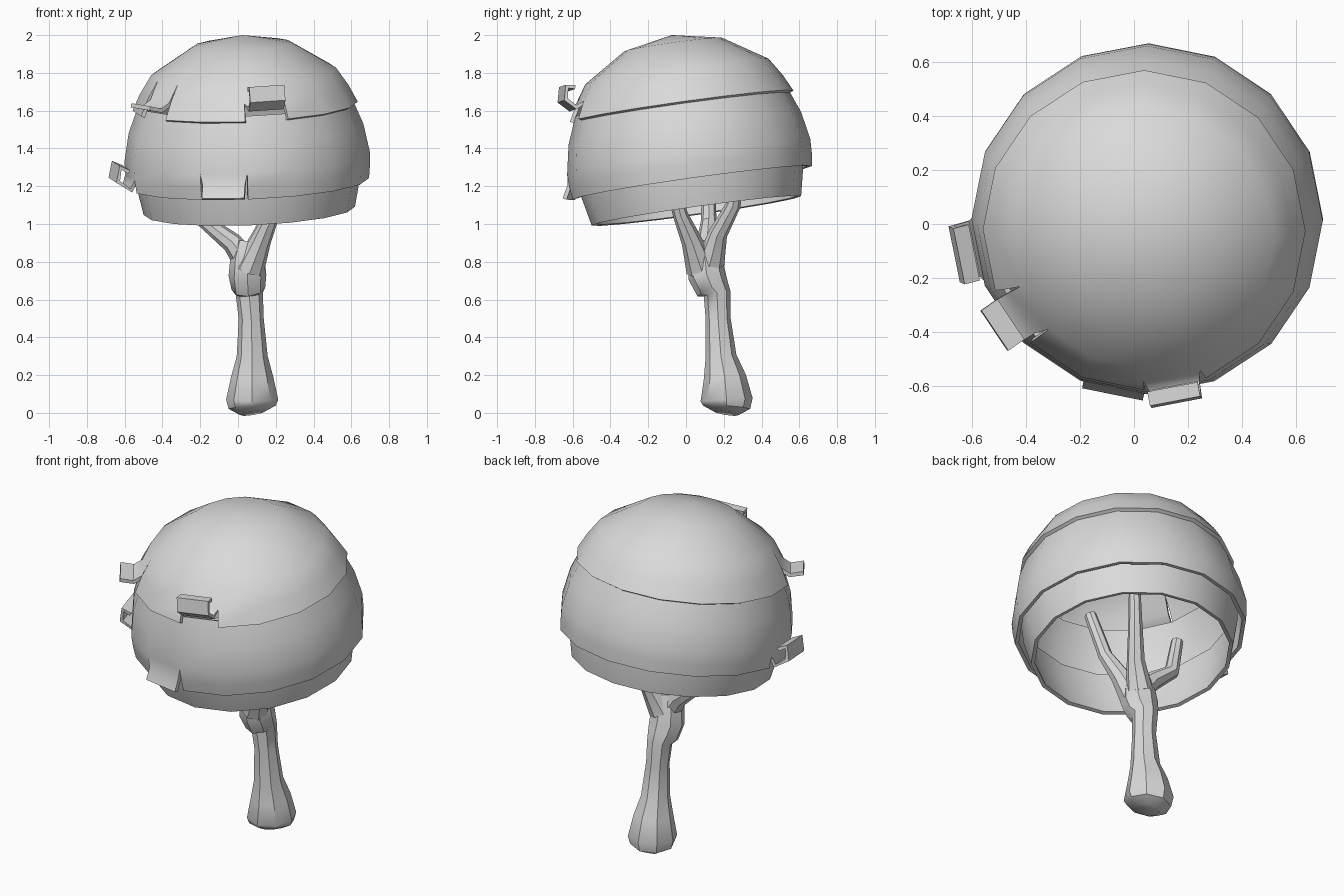
import bpy, bmesh, math
from mathutils import Vector

if "Cube" in bpy.data.objects:
    bpy.data.objects.remove(bpy.data.objects["Cube"])

grey = bpy.data.materials.new("plain grey")
grey.diffuse_color = (0.7, 0.7, 0.7, 1)
grey.use_nodes = True
grey.node_tree.nodes["Principled BSDF"].inputs["Base Color"].default_value = grey.diffuse_color

# Tilted canopy frame: every shell is a ring stack around this axis
ORIGIN = Vector((0.06, 0.055, 1.07))
AXIS = Vector((-0.04, -0.14, 1)).normalized()
RIGHT = (Vector((1, 0, 0)) - AXIS * AXIS.x).normalized()
BACK = AXIS.cross(RIGHT)
SIDES = 16


def local(ang, r, h):
    return ORIGIN + RIGHT * (r * math.cos(ang)) + BACK * (r * math.sin(ang)) + AXIS * h


def finish(name, bm, thickness=0):
    me = bpy.data.meshes.new(name)
    bm.to_mesh(me)
    bm.free()
    ob = bpy.data.objects.new(name, me)
    bpy.context.collection.objects.link(ob)
    me.materials.append(grey)
    bpy.ops.object.select_all(action='DESELECT')
    ob.select_set(True)
    bpy.context.view_layer.objects.active = ob
    if thickness:
        mod = ob.modifiers.new("thickness", 'SOLIDIFY')
        mod.thickness = thickness
        mod.offset = -1
        bpy.ops.object.modifier_apply(modifier=mod.name)
    bpy.ops.object.shade_smooth_by_angle(angle=math.radians(40))
    return ob


def shell(name, profile, flaps=()):
    """profile: (radius, height) from rim up; radius 0 closes the top.
    flaps: (segment, rows cut away, narrowing, [(out, up) path from hinge])."""
    bm = bmesh.new()
    rings = []
    for r, h in profile:
        if r == 0:
            rings.append([bm.verts.new(local(0, 0, h))] * SIDES)
        else:
            rings.append([bm.verts.new(local(2 * math.pi * j / SIDES, r, h))
                          for j in range(SIDES)])
    cut = {(f[0], i) for f in flaps for i in range(f[1])}
    for i in range(len(rings) - 1):
        lo, hi = rings[i], rings[i + 1]
        for j in range(SIDES):
            k = (j + 1) % SIDES
            if (j, i) in cut:
                continue
            if hi[j] is hi[k]:
                bm.faces.new((lo[j], lo[k], hi[j]))
            else:
                bm.faces.new((lo[j], lo[k], hi[k], hi[j]))
    # bent-out flaps hinged on the top edge of each notch
    for seg, rows, narrow, path in flaps:
        a, b = rings[rows][seg], rings[rows][(seg + 1) % SIDES]
        ang = 2 * math.pi * (seg + 0.5) / SIDES
        out = RIGHT * math.cos(ang) + BACK * math.sin(ang)
        a0, b0 = a.co.copy(), b.co.copy()
        side = (b0 - a0) * narrow
        for o, u in path:
            shift = out * o + AXIS * u
            na = bm.verts.new(a0 + shift + side)
            nb = bm.verts.new(b0 + shift - side)
            bm.faces.new((na, nb, b, a))
            a, b = na, nb
    bm.verts.index_update()
    loose = [v for v in bm.verts if not v.link_faces]
    bmesh.ops.delete(bm, geom=loose, context='VERTS')
    return finish(name, bm, 0.022)


def tube(name, points, sides=8):
    """points: (x, y, z, radius) along a path."""
    bm = bmesh.new()
    pts = [Vector(p[:3]) for p in points]
    rings = []
    for i, p in enumerate(pts):
        t = (pts[min(i + 1, len(pts) - 1)] - pts[max(i - 1, 0)]).normalized()
        u = (Vector((1, 0, 0)) - t * t.x).normalized()
        v = t.cross(u)
        rings.append([bm.verts.new(p + (u * math.cos(2 * math.pi * j / sides)
                                        + v * math.sin(2 * math.pi * j / sides)) * points[i][3])
                      for j in range(sides)])
    for lo, hi in zip(rings, rings[1:]):
        for j in range(sides):
            k = (j + 1) % sides
            bm.faces.new((lo[j], lo[k], hi[k], hi[j]))
    bm.faces.new(rings[0][::-1])
    bm.faces.new(rings[-1])
    return finish(name, bm)


# Canopy: lower band, middle band, dome
shell("canopy_lower", [(0.56, 0), (0.592, 0.15), (0.6, 0.29)])
shell("canopy_middle",
      [(0.64, 0.15), (0.648, 0.22), (0.65, 0.29), (0.622, 0.44), (0.565, 0.585)],
      [(8, 1, 0.08, [(0.02, -0.045), (0.075, 0.0), (0.065, 0.06), (0.03, 0.035)]),
       (11, 2, 0.05, [(0.01, -0.06), (0.045, -0.125)])])
shell("canopy_dome",
      [(0.597, 0.56), (0.552, 0.65), (0.49, 0.745), (0.26, 0.89), (0, 0.94)],
      [(12, 1, 0.06, [(0.04, -0.015), (0.08, 0.025), (0.07, 0.08), (0.035, 0.07)]),
       (9, 2, 0.03, [(0.06, -0.1), (0.11, -0.125), (0.18, -0.105)])])

# Trunk: swollen foot, slim waist, collar under the fork
tube("trunk", [(0.08, 0.21, 0.0, 0.07), (0.075, 0.215, 0.03, 0.125),
               (0.075, 0.215, 0.07, 0.138), (0.075, 0.205, 0.19, 0.112),
               (0.075, 0.185, 0.30, 0.082), (0.07, 0.17, 0.50, 0.066),
               (0.06, 0.165, 0.63, 0.072), (0.055, 0.14, 0.66, 0.09),
               (0.05, 0.11, 0.73, 0.1), (0.05, 0.1, 0.82, 0.09),
               (0.055, 0.1, 0.91, 0.065)])

# Three branches reaching up into the canopy
branches = {
    "branch_left": [(0.05, 0.1, 0.79, 0.07), (-0.03, 0.11, 0.9, 0.055),
                    (-0.17, 0.12, 1.01, 0.042), (-0.21, 0.12, 1.22, 0.034)],
    "branch_right_front": [(0.06, 0.08, 0.76, 0.08), (0.12, 0.03, 0.91, 0.055),
                           (0.18, -0.03, 1.05, 0.04), (0.23, -0.1, 1.32, 0.034)],
    "branch_right_back": [(0.07, 0.13, 0.8, 0.075), (0.13, 0.17, 0.95, 0.05),
                          (0.2, 0.25, 1.1, 0.04), (0.23, 0.28, 1.32, 0.032)],
}
for name, path in branches.items():
    tube(name, path)
